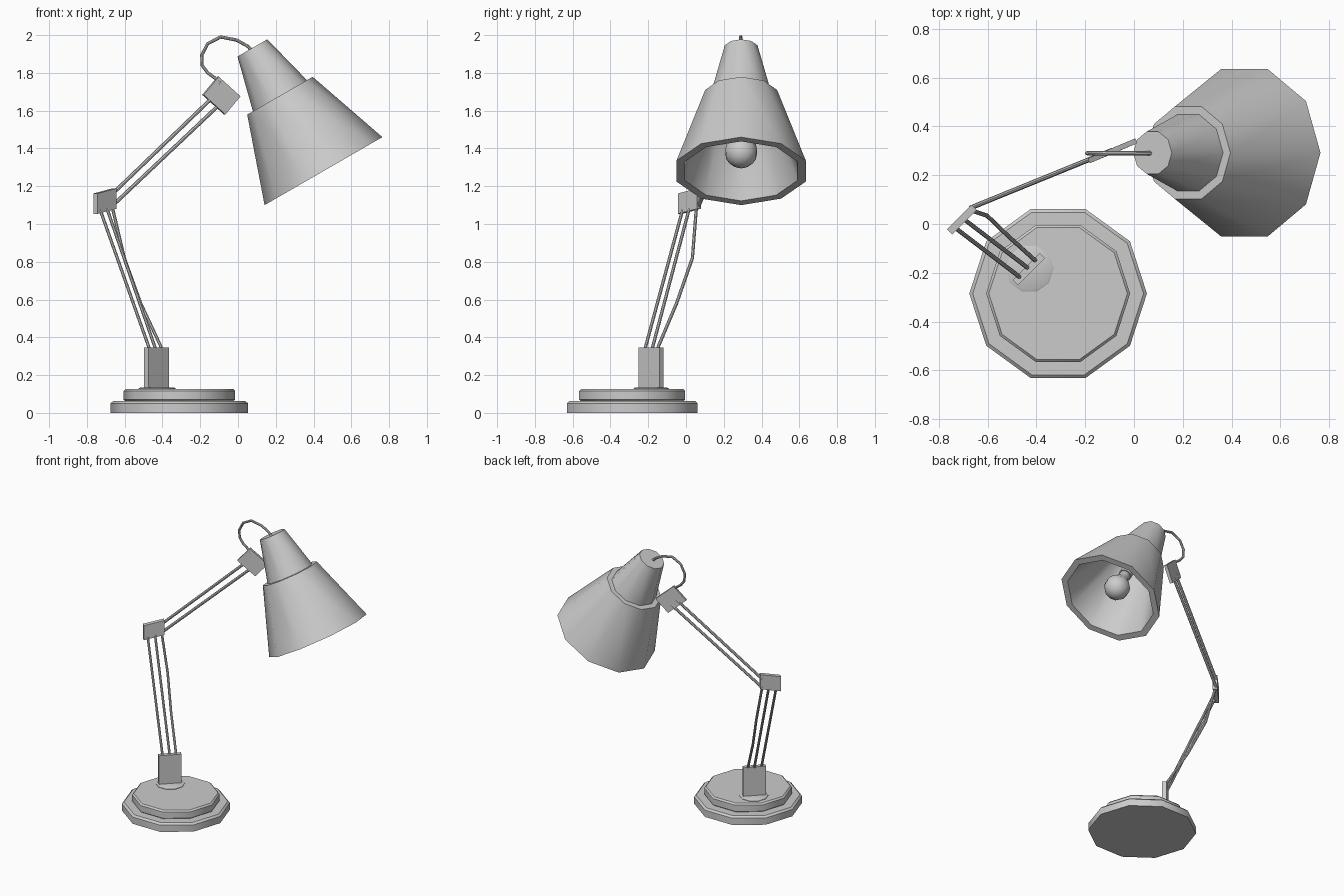
import bpy
import bmesh
from math import cos, sin, pi, radians
from mathutils import Matrix, Vector

cube = bpy.data.objects.get("Cube")
if cube:
    bpy.data.objects.remove(cube, do_unlink=True)

grey = bpy.data.materials.new("grey metal")
grey.use_nodes = True
COLOUR = (0.6, 0.6, 0.6, 1)
grey.diffuse_color = COLOUR
grey.node_tree.nodes["Principled BSDF"].inputs["Base Color"].default_value = COLOUR


def finish(name, bm, matrix=Matrix(), smooth=True):
    bmesh.ops.recalc_face_normals(bm, faces=bm.faces)
    bm.transform(matrix)
    mesh = bpy.data.meshes.new(name)
    bm.to_mesh(mesh)
    bm.free()
    mesh.materials.append(grey)
    obj = bpy.data.objects.new(name, mesh)
    bpy.context.collection.objects.link(obj)
    if smooth:
        bpy.ops.object.select_all(action="DESELECT")
        obj.select_set(True)
        bpy.context.view_layer.objects.active = obj
        bpy.ops.object.shade_smooth_by_angle(angle=radians(40))
    return obj


def lathe(name, profile, matrix, sides=10):
    """Spin a (radius, height) profile that starts and ends on the axis."""
    bm = bmesh.new()
    rings = []
    for r, z in profile:
        count = sides if r > 0 else 1
        rings.append([bm.verts.new((r * cos(2 * pi * i / sides), r * sin(2 * pi * i / sides), z))
                      for i in range(count)])
    for a, b in zip(rings, rings[1:]):
        for i in range(sides):
            j = (i + 1) % sides
            quad = [a[i % len(a)], a[j % len(a)], b[j % len(b)], b[i % len(b)]]
            bm.faces.new(list(dict.fromkeys(quad)))
    return finish(name, bm, matrix)


def plate(name, centre, length, height, thickness):
    """Box spanned by three edge vectors."""
    bm = bmesh.new()
    bmesh.ops.create_cube(bm, size=1)
    axes = Matrix((length, height, thickness)).transposed().to_4x4()
    return finish(name, bm, Matrix.Translation(centre) @ axes, smooth=False)


def tube(name, points, radius=0.009, sides=8):
    """Sweep a round section along a path."""
    pts = [Vector(p) for p in points]
    bm = bmesh.new()
    rings = []
    for i, p in enumerate(pts):
        along = (pts[min(i + 1, len(pts) - 1)] - pts[max(i - 1, 0)]).normalized()
        u = along.cross(Vector((0.3, -0.9, 0.1))).normalized()
        v = along.cross(u)
        rings.append([bm.verts.new(p + radius * (u * cos(2 * pi * k / sides) + v * sin(2 * pi * k / sides)))
                      for k in range(sides)])
    for a, b in zip(rings, rings[1:]):
        for k in range(sides):
            j = (k + 1) % sides
            bm.faces.new((a[k], a[j], b[j], b[k]))
    bm.faces.new(rings[0])
    bm.faces.new(rings[-1])
    return finish(name, bm)


# Stepped base, with a low collar under the post
base_at = Matrix.Translation((-0.311, -0.285, 0))
lathe("base_lower", [(0, 0), (0.364, 0), (0.364, 0.05), (0.35, 0.063), (0, 0.063)], base_at)
lathe("base_upper", [(0, 0.06), (0.283, 0.06), (0.295, 0.07), (0.295, 0.116), (0.284, 0.127), (0, 0.127)], base_at)
lathe("post_collar", [(0, 0.12), (0.098, 0.12), (0.098, 0.13), (0.09, 0.134), (0, 0.134)],
      Matrix.Translation((-0.428, -0.184, 0)))

# Post and the two joint plates
plate("post", (-0.431, -0.185, 0.233), (0.11, 0.11, 0), (0, 0, 0.226), (0.022, -0.022, 0))
plate("elbow_joint", (-0.705, 0.018, 1.121), (0.1, 0.1, 0.027), (0, 0, 0.108), (0.022, -0.022, 0))
plate("head_joint", (-0.088, 0.3, 1.68), (0.115, 0.048, -0.104), (-0.08, -0.034, -0.096), (0.008, -0.02, 0))

# Lower arm: two straight rods and one bowed rod
tube("lower_rod_outer", [(-0.462, -0.222, 0.32), (-0.735, -0.014, 1.09)])
tube("lower_rod_middle", [(-0.43, -0.184, 0.32), (-0.7, 0.022, 1.1)])
tube("lower_rod_bowed", [(-0.398, -0.155, 0.32), (-0.41, -0.145, 0.355), (-0.515, -0.05, 0.58),
                         (-0.602, 0.034, 0.82), (-0.668, 0.056, 1.1)])

# Upper arm: a pair of parallel rods
tube("upper_rod_top", [(-0.67, 0.066, 1.155), (-0.12, 0.29, 1.684)], 0.01)
tube("upper_rod_bottom", [(-0.67, 0.066, 1.092), (-0.09, 0.302, 1.64)], 0.01)

# Tilted shade with a hollow inside
head_at = Matrix.Translation((0.4525, 0.292, 1.28)) @ Matrix.Rotation(radians(-30), 4, "Y")
lathe("shade", [(0, 0.753), (0.091, 0.753), (0.165, 0.461), (0.2, 0.461), (0.36, 0),
                (0.315, 0), (0.165, 0.43), (0.14, 0.461), (0.07, 0.72), (0, 0.72)], head_at)

# Pear-shaped bulb and its socket
bulb = [(0, 0.03)] + [(0.088 * sin(a), 0.118 - 0.088 * cos(a))
                      for a in (radians(d) for d in range(25, 140, 22))]
lathe("bulb", bulb + [(0.042, 0.215), (0.036, 0.27), (0, 0.27)], head_at)
lathe("bulb_socket", [(0, 0.26), (0.045, 0.26), (0.045, 0.73), (0, 0.73)], head_at)

# Cord looping from the head joint into the shade
cord = [(-0.095, 1.745), (-0.115, 1.768), (-0.16, 1.8), (-0.19, 1.84), (-0.192, 1.894), (-0.16, 1.955),
        (-0.092, 1.99), (-0.008, 1.974), (0.05, 1.942), (0.09, 1.9)]
tube("cord", [(x, 0.29, z) for x, z in cord], 0.009)
